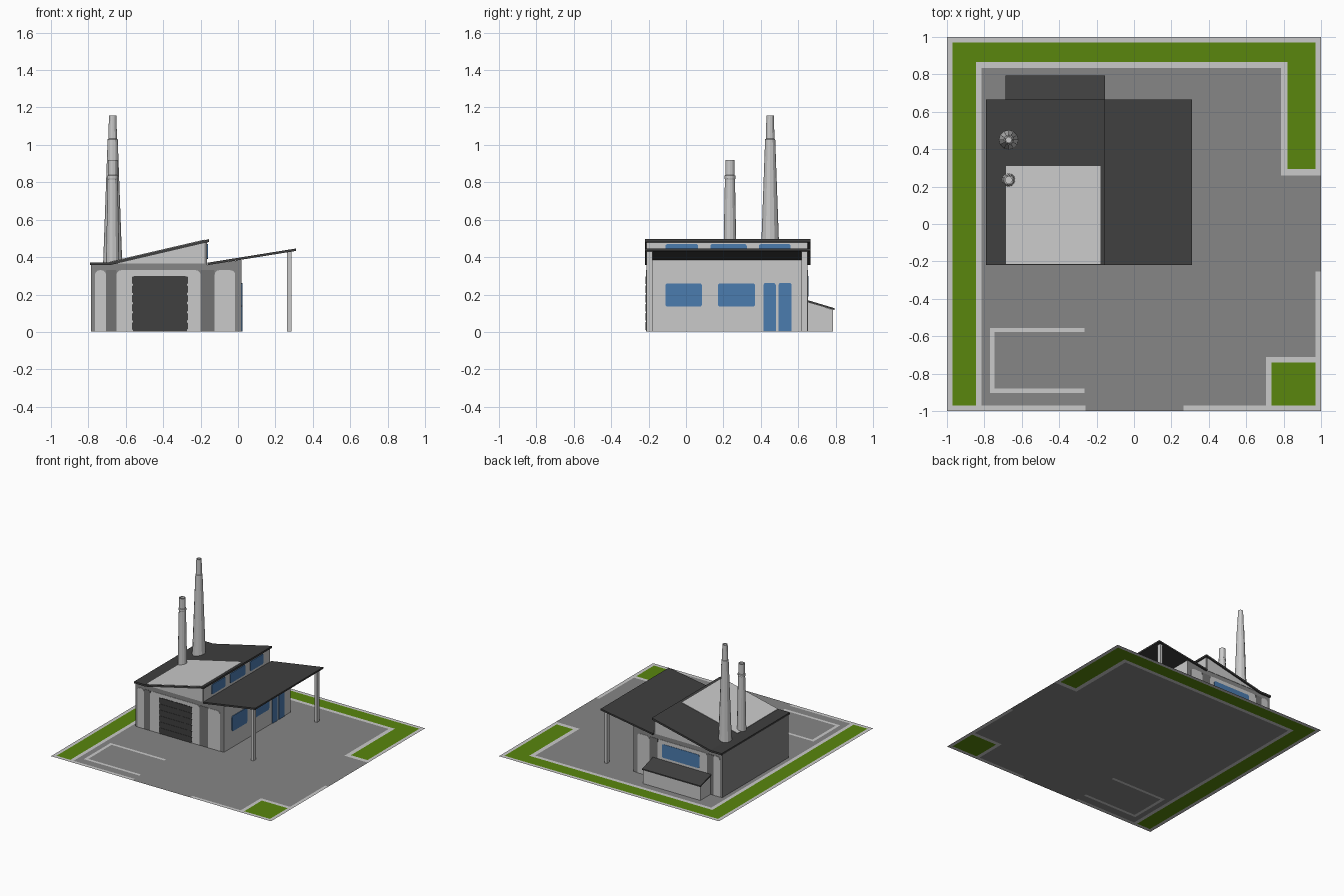
import bpy, bmesh, math
from mathutils import Vector

if "Cube" in bpy.data.objects:
    bpy.data.objects.remove(bpy.data.objects["Cube"])


def mat(name, r, g, b):
    m = bpy.data.materials.new(name)
    m.diffuse_color = (r, g, b, 1)
    m.use_nodes = True
    m.node_tree.nodes["Principled BSDF"].inputs["Base Color"].default_value = m.diffuse_color
    return m


LIGHT = mat("light grey", 0.59, 0.59, 0.59)
GREY = mat("mid grey", 0.24, 0.24, 0.24)
PILLAR = mat("pilaster grey", 0.17, 0.17, 0.17)
DARK = mat("charcoal", 0.05, 0.05, 0.05)
GREEN = mat("grass green", 0.1, 0.24, 0.004)
BLUE = mat("window blue", 0.07, 0.2, 0.43)


def finish(name, bm, *mats):
    me = bpy.data.meshes.new(name)
    bm.to_mesh(me)
    bm.free()
    for m in mats:
        me.materials.append(m)
    ob = bpy.data.objects.new(name, me)
    bpy.context.collection.objects.link(ob)
    return ob


def prism(name, pts, axis, lo, hi, *mats, rule=None):
    """Extrude a profile along 'x' (pts are y,z) or 'y' (pts are x,z)."""
    bm = bmesh.new()
    place = (lambda p, d: (d, p[0], p[1])) if axis == 'x' else (lambda p, d: (p[0], d, p[1]))
    rings = [[bm.verts.new(place(p, d)) for p in pts] for d in (lo, hi)]
    n = len(pts)
    for r in rings:
        bm.faces.new(r)
    for i in range(n):
        j = (i + 1) % n
        bm.faces.new((rings[0][i], rings[0][j], rings[1][j], rings[1][i]))
    bmesh.ops.recalc_face_normals(bm, faces=bm.faces)
    if rule:
        for f in bm.faces:
            f.material_index = rule(f.normal)
    return finish(name, bm, *mats)


def rounded(u0, u1, v0, v1, r):
    """Rounded rectangle; corners standing on the ground stay square."""
    pts = []
    for cu, cv, a in ((u1, v1, 0), (u0, v1, 90), (u0, v0, 180), (u1, v0, 270)):
        if cv < 0.01:
            pts.append((cu, cv))
            continue
        su, sv = (1 if cu == u1 else -1), (1 if cv == v1 else -1)
        for k in range(4):
            t = math.radians(a + 30 * k)
            pts.append((cu - su * r + r * math.cos(t), cv - sv * r + r * math.sin(t)))
    return pts


# yard: one flat sheet, cut along every border and coloured by region
K, A, G = 0, 1, 2
regions = [  # x0, x1, y0, y1, colour; later entries win
    (-1, 1, -1, 1, K), (-.815, .785, -.97, .835, A), (.785, .97, -.97, .26, A),
    (.97, 1, -.255, .26, A), (-.26, .265, -1, -.97, A), (.705, .97, -.97, -.71, K),
    (-.97, -.845, -.97, .97, G), (-.97, .97, .865, .97, G), (.82, .97, .295, .97, G),
    (.735, .97, -.97, -.74, G),
    (-.77, -.265, -.578, -.555, K), (-.77, -.265, -.903, -.88, K), (-.77, -.745, -.903, -.555, K)]
xs = sorted({v for r in regions for v in r[:2]})
ys = sorted({v for r in regions for v in r[2:4]})
bm = bmesh.new()
grid = [[bm.verts.new((x, y, 0)) for y in ys] for x in xs]
for i in range(len(xs) - 1):
    for j in range(len(ys) - 1):
        f = bm.faces.new((grid[i][j], grid[i + 1][j], grid[i + 1][j + 1], grid[i][j + 1]))
        c = f.calc_center_median()
        for x0, x1, y0, y1, col in regions:
            if x0 < c.x < x1 and y0 < c.y < y1:
                f.material_index = col
finish("yard", bm, LIGHT, GREY, GREEN)

# building body: light where it faces +x
Z = 0.003
F, B, R = -0.21, 0.65, 0.02
prism("building_walls", [(-.785, Z), (R, Z), (R, .385), (-.165, .358), (-.165, .485),
                         (-.685, .362), (-.785, .362)], 'y', F, B, GREY, LIGHT,
      rule=lambda n: 1 if n.x > 0.9 else 0)

# painted panels, pilasters and gable on the front and back walls
for side, d, s in (("front", F, -1), ("back", B, 1)):
    for i, (x0, x1) in enumerate(((-.765, -.705), (-.65, -.2), (-.125, -.015))):
        prism(f"{side}_panel_{i}", rounded(x0, x1, Z, .33, .025), 'y', d, d + s * .003, LIGHT)
    for i, (x0, x1) in enumerate(((-.705, -.65), (-.2, -.125))):
        prism(f"{side}_pilaster_{i}", rounded(x0, x1, Z, .33, .004), 'y', d, d + s * .003, PILLAR)
    prism(f"{side}_gable", [(-.66, .366), (-.18, .366), (-.18, .478)], 'y', d, d + s * .003, LIGHT)

# roller gate made of slats, and the back window
prism("gate", rounded(-.562, -.273, Z, .30, .015), 'y', F, F - .005, DARK)
for i in range(6):
    z = .005 + i * .049
    prism(f"gate_slat_{i}", rounded(-.567, -.268, z + .006, z + .047, .006), 'y', F, F - .007, DARK)
prism("back_window", rounded(-.58, -.24, .19, .30, .012), 'y', B, B + .006, BLUE)

# right wall windows, doors and clerestory windows
for i, (y0, y1) in enumerate(((-.11, .085), (.17, .37))):
    prism(f"side_window_{i}", rounded(y0, y1, .135, .26, .012), 'x', R, R + .005, BLUE)
for i, (y0, y1) in enumerate(((.415, .48), (.495, .565))):
    prism(f"side_door_{i}", rounded(y0, y1, Z, .262, .012), 'x', R, R + .005, BLUE)
for i, (y0, y1) in enumerate(((-.11, .065), (.13, .325), (.39, .56))):
    prism(f"clerestory_window_{i}", rounded(y0, y1, .39, .47, .012), 'x', -.165, -.16, BLUE)

# roofs
prism("main_roof", [(-.79, .357), (-.685, .357), (-.155, .481), (-.155, .496),
                    (-.688, .372), (-.79, .372)], 'y', -.22, .665, DARK)
prism("canopy_roof", [(-.163, .357), (.31, .433), (.31, .446), (-.163, .370)],
      'y', -.22, .665, DARK)
prism("skylight", [(-.685, .371), (-.18, .488), (-.18, .4935), (-.685, .376)],
      'y', -.215, .31, LIGHT)

# canopy posts
for i, y in enumerate((-.21, .618)):
    prism(f"canopy_post_{i}", [(.263, Z), (.286, Z), (.286, .435), (.263, .431)],
          'y', y, y + .032, LIGHT)

# lean-to at the back
prism("annex", [(B, Z), (.785, Z), (.785, .118), (B, .16)], 'x', -.68, -.16, LIGHT)
prism("annex_roof", [(B, .158), (.793, .117), (.793, .127), (B, .17)], 'x', -.686, -.156, DARK)


# chimneys: twelve-sided tapered shafts turned from a profile of (radius, height)
def chimney(name, x, y, profile, n=12):
    bm = bmesh.new()
    rings = [[bm.verts.new(Vector((x + r * math.cos(math.tau * k / n),
                                   y + r * math.sin(math.tau * k / n), z))) for k in range(n)]
             for r, z in profile]
    for a, b in zip(rings, rings[1:]):
        for k in range(n):
            j = (k + 1) % n
            bm.faces.new((a[k], a[j], b[j], b[k]))
    bm.faces.new(rings[-1])
    finish(name, bm, LIGHT)


chimney("tall_chimney", -.67, .45, [(.052, .34), (.027, 1.03), (.023, 1.033),
                                    (.020, 1.157), (.014, 1.157), (.014, 1.10)])
chimney("short_chimney", -.67, .235, [(.036, .34), (.027, .815), (.029, .82), (.029, .835),
                                      (.025, .838), (.025, .92), (.018, .92), (.018, .87)])
